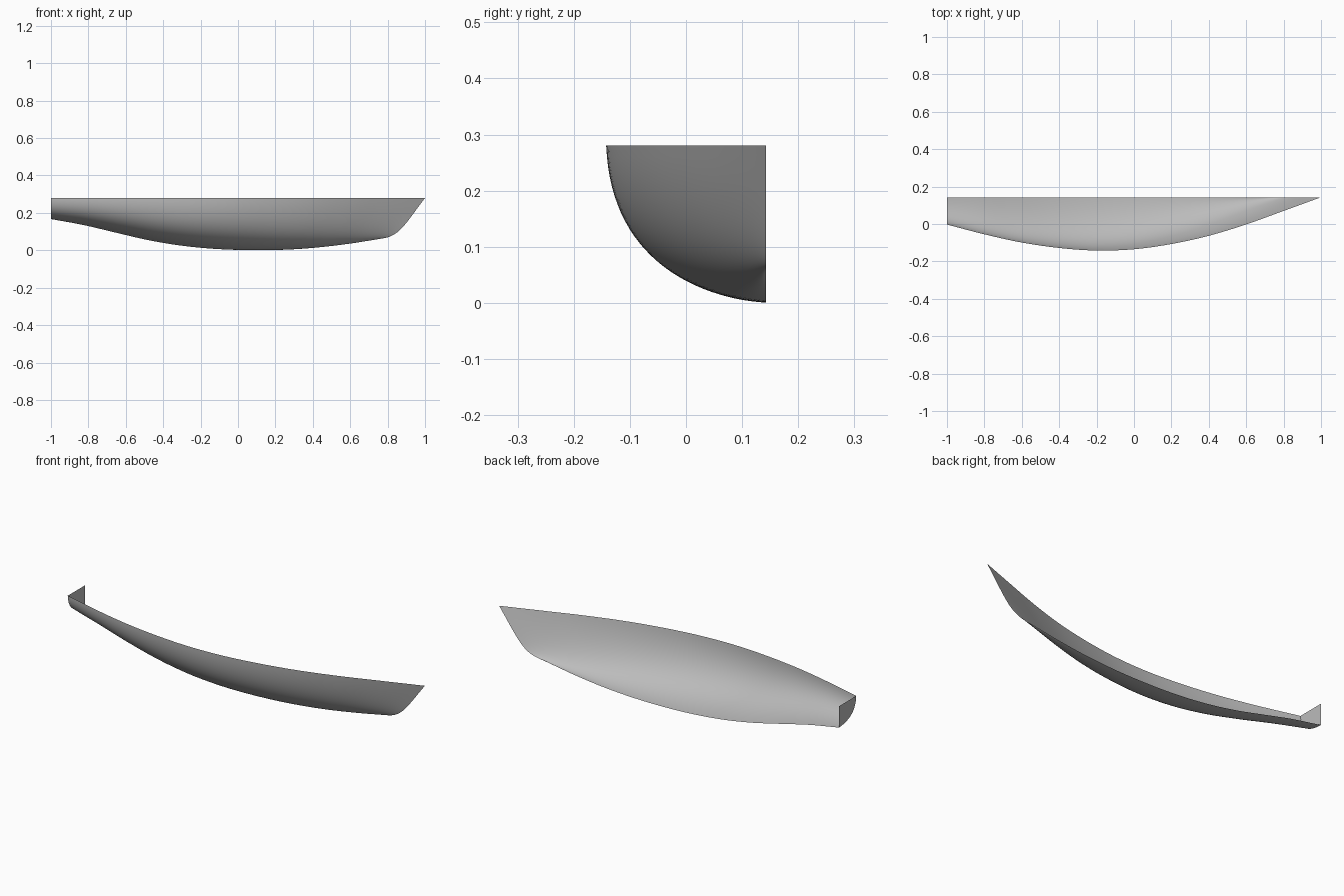
import bpy, bmesh
from mathutils import Vector

cube = bpy.data.objects.get("Cube")
if cube:
    bpy.data.objects.remove(cube)

CENTRE_Y, DECK_Z = 0.143, 0.28
STATIONS, RIBS = 64, 28

# Hull lines, evenly spaced from stern to bow
HALF_BREADTH = [.146, .198, .242, .271, .285, .278, .25, .206, .145, .073, 0]
KEEL_HEIGHT = [.167, .135, .094, .054, .025, .008, .001, .002, .012, .032, .06]
# Section control points: bow x, share of breadth, share of height
SECTION = [(.74, 0, 0), (.86, .55, .025), (.88, .97, .28), (1, 1, 1)]

grey = bpy.data.materials.new("hull grey")
grey.use_nodes = True
grey.diffuse_color = (.5, .5, .5, 1)
grey.node_tree.nodes["Principled BSDF"].inputs["Base Color"].default_value = (.5, .5, .5, 1)


def along(line, s):
    """Smooth curve through evenly spaced values."""
    last = len(line) - 1
    i = min(int(s * last), last - 1)
    t = s * last - i
    b, c = line[i], line[i + 1]
    a = line[i - 1] if i else 2 * b - c
    d = line[i + 2] if i + 2 <= last else 2 * c - b
    return b + t * ((c - a) + t * ((2*a - 5*b + 4*c - d) + t * (3*b - a - 3*c + d))) / 2


def hull_point(s, t):
    """Point on the station s at the girth position t, from keel to sheer."""
    beam, keel = along(HALF_BREADTH, s), along(KEEL_HEIGHT, s)
    weights = ((1-t)**3, 3*t*(1-t)**2, 3*t*t*(1-t), t**3)
    point = Vector()
    for weight, (bow, out, up) in zip(weights, SECTION):
        point += weight * Vector((-1 + (bow + 1) * s,
                                  CENTRE_Y - beam * out,
                                  keel + (DECK_Z - keel) * up))
    return point


def add_object(name, bm):
    mesh = bpy.data.meshes.new(name)
    bm.to_mesh(mesh)
    bm.free()
    mesh.materials.append(grey)
    obj = bpy.data.objects.new(name, mesh)
    bpy.context.collection.objects.link(obj)
    return obj


# Curved half hull, open at the deck and the centreline
bm = bmesh.new()
grid = [[bm.verts.new(hull_point(i / STATIONS, j / RIBS)) for j in range(RIBS + 1)]
        for i in range(STATIONS + 1)]
for near, far in zip(grid, grid[1:]):
    for j in range(RIBS):
        face = bm.faces.new((near[j], far[j], far[j + 1], near[j + 1]))
        face.smooth = True
add_object("hull_side", bm)

# Flat transom closing the stern
bm = bmesh.new()
rim = [bm.verts.new(hull_point(0, j / RIBS)) for j in range(RIBS + 1)]
corner = bm.verts.new((-1, CENTRE_Y, DECK_Z))
for low, high in zip(rim, rim[1:]):
    bm.faces.new((corner, low, high))
add_object("transom", bm)
